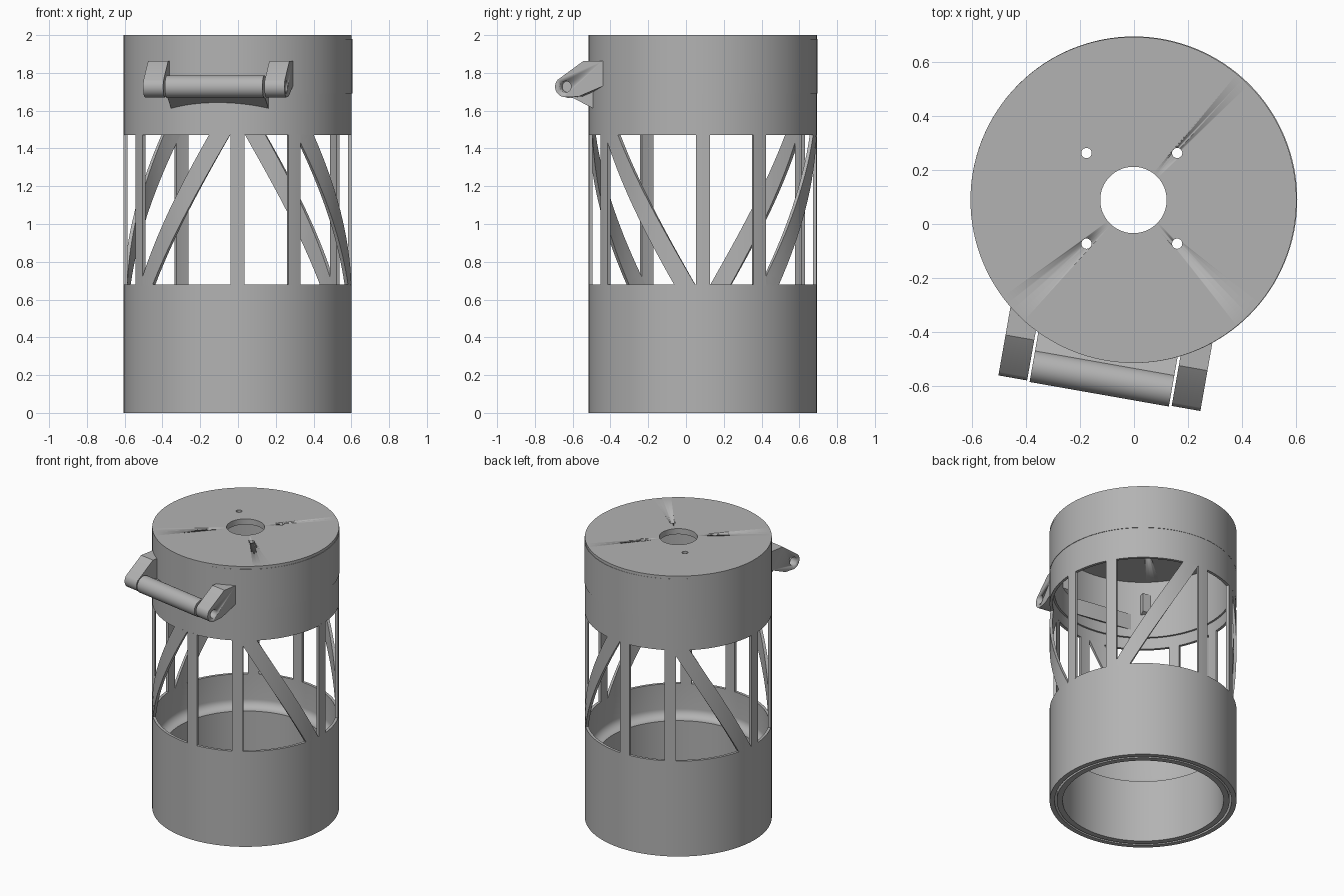
import bpy, bmesh
from math import sin, cos, pi, radians
from mathutils import Matrix, Vector

if "Cube" in bpy.data.objects:
    bpy.data.objects.remove(bpy.data.objects["Cube"], do_unlink=True)

grey = bpy.data.materials.new("plain_grey")
grey.use_nodes = True
GREY = (0.45, 0.45, 0.45, 1)
grey.diffuse_color = GREY
grey.node_tree.nodes["Principled BSDF"].inputs["Base Color"].default_value = GREY

AXIS = Vector((-0.002, 0.089, 0))     # centre line of the body
R_OUT, R_IN = 0.604, 0.585
Z_LOW, Z_HIGH = 0.68, 1.47            # window opening
# handle frame: local x along the bar, local -y outward from the body
HANDLE = Matrix.Translation(AXIS) @ Matrix.Rotation(radians(-10), 4, 'Z')


def finish(bm, name, matrix=Matrix.Translation(AXIS)):
    bmesh.ops.recalc_face_normals(bm, faces=bm.faces)
    me = bpy.data.meshes.new(name)
    bm.to_mesh(me)
    bm.free()
    me.materials.append(grey)
    ob = bpy.data.objects.new(name, me)
    ob.matrix_world = matrix
    bpy.context.collection.objects.link(ob)
    bpy.ops.object.select_all(action='DESELECT')
    ob.select_set(True)
    bpy.context.view_layer.objects.active = ob
    bpy.ops.object.shade_smooth_by_angle(angle=radians(30))
    return ob


def lathe(name, profile, steps=128, matrix=Matrix.Translation(AXIS)):
    """Spin a closed (radius, z) profile into a ring."""
    bm = bmesh.new()
    rings = [[bm.verts.new((r * cos(2 * pi * i / steps), r * sin(2 * pi * i / steps), z))
              for r, z in profile] for i in range(steps)]
    n = len(profile)
    for i in range(steps):
        a, b = rings[i], rings[(i + 1) % steps]
        for j in range(n):
            k = (j + 1) % n
            bm.faces.new((a[j], b[j], b[k], a[k]))
    return finish(bm, name, matrix)


def strut(name, low, high, width):
    """Curved bar on the body wall running from angle low to angle high."""
    rows, cols = 16, 3
    bm = bmesh.new()

    def point(i, j, r):
        t = i / rows
        a = radians(low + (high - low) * t + width * (j / cols - 0.5))
        z = Z_LOW - 0.005 + (Z_HIGH - Z_LOW + 0.01) * t
        return bm.verts.new((r * cos(a), r * sin(a), z))

    loops = []
    for i in range(rows + 1):
        outer = [point(i, j, R_OUT) for j in range(cols + 1)]
        inner = [point(i, j, R_IN) for j in range(cols, -1, -1)]
        loops.append(outer + inner)
    n = len(loops[0])
    for a, b in zip(loops, loops[1:]):
        for j in range(n):
            bm.faces.new((a[j], a[(j + 1) % n], b[(j + 1) % n], b[j]))
    bm.faces.new(loops[0])
    bm.faces.new(loops[-1])
    return finish(bm, name)


def extrude(name, profile, x0, x1):
    """Extrude an (outward, z) profile along the handle axis."""
    bm = bmesh.new()
    ends = [[bm.verts.new((x, -n, z)) for n, z in profile] for x in (x0, x1)]
    for e in ends:
        bm.faces.new(e)
    for j in range(len(profile)):
        k = (j + 1) % len(profile)
        bm.faces.new((ends[0][j], ends[0][k], ends[1][k], ends[1][j]))
    return finish(bm, name, HANDLE)


def cylinder(name, r, length, matrix, steps=32):
    bm = bmesh.new()
    bmesh.ops.create_cone(bm, cap_ends=True, segments=steps,
                          radius1=r, radius2=r, depth=length)
    return finish(bm, name, matrix)


def drill(ob, cutter):
    mod = ob.modifiers.new("hole", 'BOOLEAN')
    mod.operation, mod.solver, mod.object = 'DIFFERENCE', 'EXACT', cutter
    bpy.context.view_layer.objects.active = ob
    bpy.ops.object.modifier_apply(modifier=mod.name)
    bpy.data.objects.remove(cutter, do_unlink=True)


# lower tube: thin upper rim, coved ledge, thick inner wall, groove underneath
cove = [(0.53 + 0.055 * cos(a * pi / 16), 0.50 - 0.055 * sin(a * pi / 16)) for a in range(9)]
lathe("lower_tube", [(R_OUT, 0), (R_OUT, Z_LOW), (R_IN, Z_LOW)] + cove +
      [(0.52, 0.445), (0.52, 0), (0.558, 0), (0.558, 0.3), (0.572, 0.3), (0.572, 0)])

# upper tube with closed top and centre opening
top = lathe("upper_tube", [(R_OUT, Z_HIGH), (R_OUT, 2), (0.123, 2), (0.123, 1.96),
                           (0.572, 1.96), (0.572, 1.55), (R_IN, 1.55), (R_IN, Z_HIGH)])
for sx in (-1, 1):
    for sy in (-1, 1):
        spot = AXIS + Vector((0.168 * sx - 0.006, 0.168 * sy + 0.006, 1.98))
        drill(top, cylinder("screw_hole", 0.019, 0.2, Matrix.Translation(spot), 24))

# slightly proud sleeve around the top
lathe("top_sleeve", [(0.605, 1.69), (0.605, 1.98), (0.6, 1.98), (0.6, 1.69)],
      matrix=Matrix.Translation(AXIS + Vector((0.002, 0.001, 0))))

# window struts: two uprights and one diagonal per quarter, diagonals alternate
for k in range(4):
    q = 90 * k
    strut(f"upright_main_{k + 1}", q, q, 7)
    strut(f"upright_side_{k + 1}", q + 30, q + 30, 7)
    a, b = q + 36.3, q + 81
    if k % 2:
        a, b = b, a
    strut(f"diagonal_{k + 1}", a, b, 10.7)

# handle: brackets with pin holes, grip bar and the web below it
N, Z, R = 0.671, 1.727, 0.056
arc = [(N + R * cos(radians(t)), Z + R * sin(radians(t))) for t in range(40, -91, -10)]
bracket = [(0.47, 1.73), (0.47, 1.863), (0.575, 1.863)] + arc + [(0.6, 1.675)]
along = HANDLE @ Matrix.Translation((0, -N, Z)) @ Matrix.Rotation(pi / 2, 4, 'Y')
for side, s in (("left", 1), ("right", -1)):
    ob = extrude(f"{side}_bracket", bracket, 0.272 * s, 0.38 * s)
    hole = cylinder("pin_hole", 0.03, 0.14,
                    along @ Matrix.Translation((0, 0, 0.38 * s)))
    drill(ob, hole)

cylinder("grip_bar", 0.06, 0.524, along @ Matrix.Translation((0.0, 0, 0)), 48)
extrude("grip_web", [(0.53, 1.605), (0.655, 1.669), (0.68, 1.727), (0.66, 1.76), (0.53, 1.72)],
        -0.262, 0.262)
